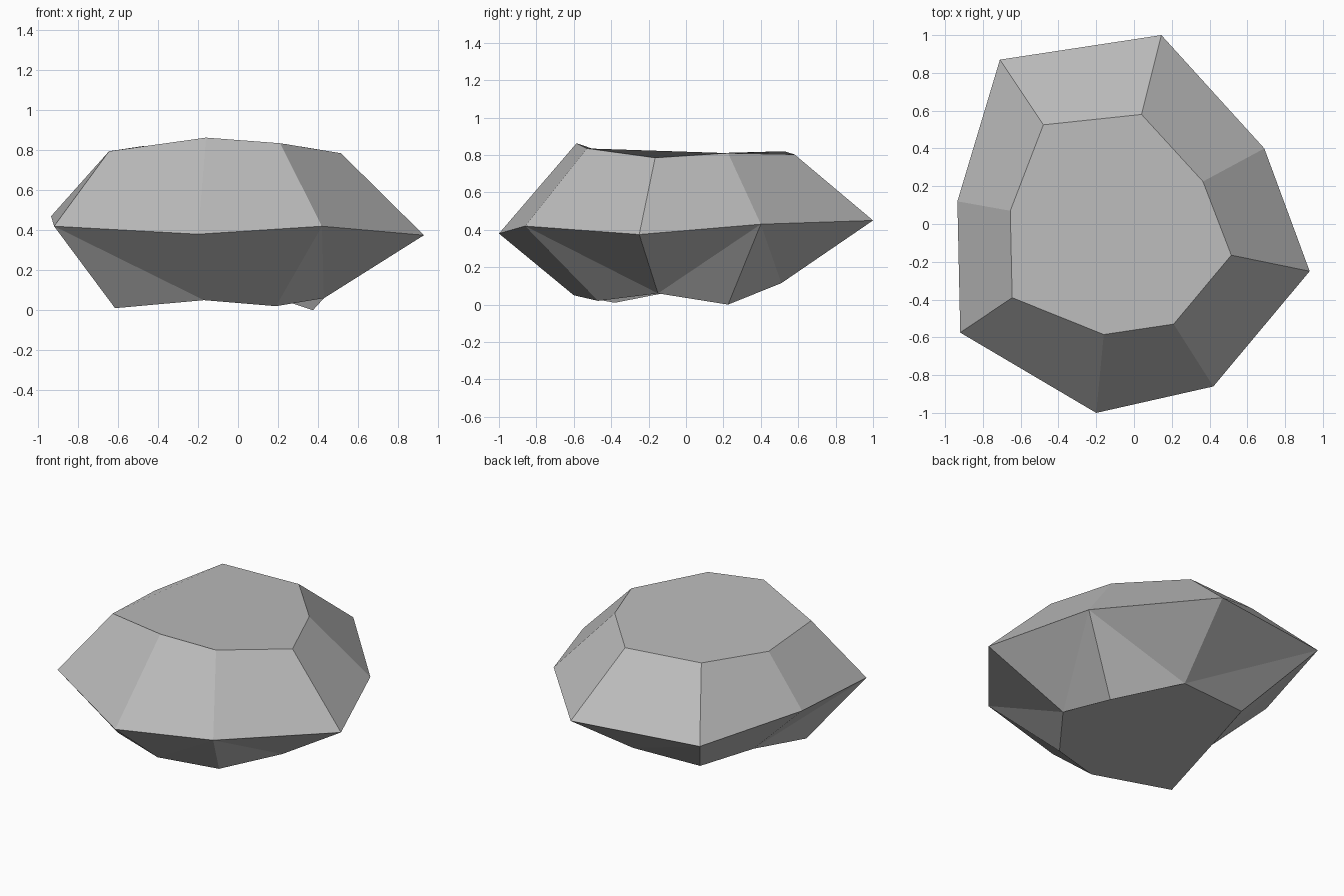
import bpy
import bmesh

cube = bpy.data.objects.get("Cube")
if cube:
    bpy.data.objects.remove(cube, do_unlink=True)

# Three rings of eight points, counter-clockwise from the front
lower = [(-.17, -.60, .05), (.19, -.47, .02), (.43, -.15, .06), (.375, .225, 0),
         (.03, .51, .115), (-.44, .48, .11), (-.55, .08, .10), (-.615, -.38, .01)]
girdle = [(-.20, -1, .38), (.42, -.86, .42), (.93, -.25, .375), (.69, .40, .43),
          (.145, 1, .45), (-.71, .87, .46), (-.935, .12, .47), (-.92, -.575, .42)]
upper = [(-.16, -.585, .863), (.21, -.53, .835), (.515, -.165, .785), (.365, .225, .81),
         (.04, .58, .803), (-.48, .525, .82), (-.655, .07, .77), (-.645, -.39, .795)]

bm = bmesh.new()
low, mid, top = [[bm.verts.new(p) for p in ring] for ring in (lower, girdle, upper)]
count = len(mid)

for i in range(count):
    j = (i + 1) % count
    # Upper facets
    bm.faces.new((mid[i], mid[j], top[j], top[i]))
    # Lower facets, split so that every second girdle point fans downwards
    if i % 2:
        bm.faces.new((mid[i], low[i], low[j]))
        bm.faces.new((mid[i], low[j], mid[j]))
    else:
        bm.faces.new((mid[i], low[i], mid[j]))
        bm.faces.new((low[i], low[j], mid[j]))

# Flat crown and underside
bm.faces.new(top)
bm.faces.new(low[::-1])
bmesh.ops.recalc_face_normals(bm, faces=bm.faces)

mesh = bpy.data.meshes.new("rock")
bm.to_mesh(mesh)
bm.free()
rock = bpy.data.objects.new("rock", mesh)
bpy.context.collection.objects.link(rock)

# Plain grey stone
stone = bpy.data.materials.new("grey_stone")
stone.use_nodes = True
colour = (.5, .5, .5, 1)
stone.diffuse_color = colour
stone.node_tree.nodes["Principled BSDF"].inputs["Base Color"].default_value = colour
mesh.materials.append(stone)
